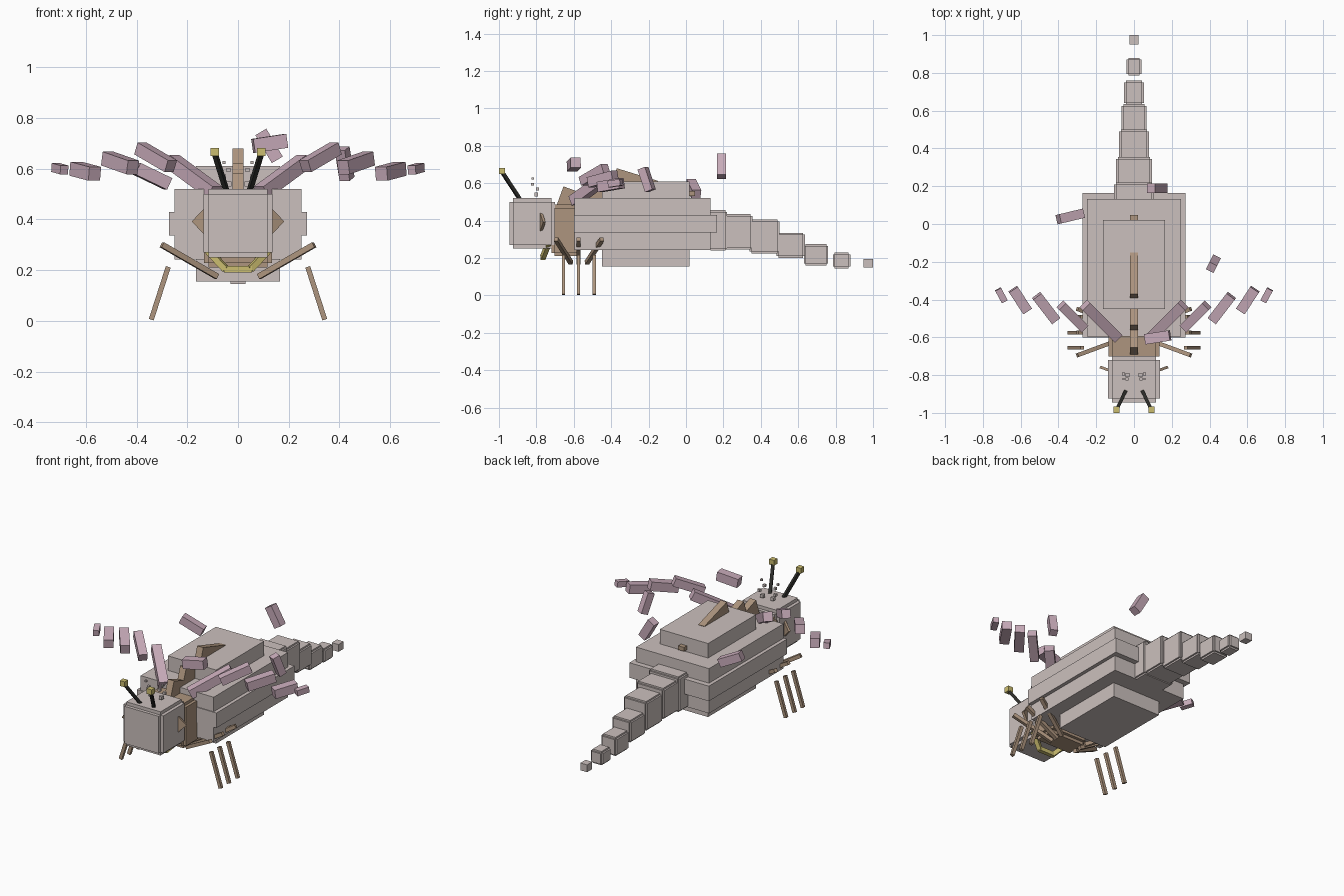
import bpy
from mathutils import Vector, Euler
from math import radians

if "Cube" in bpy.data.objects:
    bpy.data.objects.remove(bpy.data.objects["Cube"], do_unlink=True)


def material(name, rgb):
    m = bpy.data.materials.new(name)
    m.use_nodes = True
    m.diffuse_color = (*rgb, 1)
    m.node_tree.nodes["Principled BSDF"].inputs["Base Color"].default_value = (*rgb, 1)
    return m


SHELL = material("pale grey shell", (0.60, 0.53, 0.51))
BROWN = material("tan brown", (0.42, 0.30, 0.21))
PINK = material("dusty pink", (0.58, 0.41, 0.49))
YELLOW = material("dull yellow", (0.60, 0.51, 0.16))
DARK = material("charcoal", (0.025, 0.025, 0.022))


def box(name, centre, size, mat, rot=(0, 0, 0)):
    """Box by centre and full size, rotation in degrees."""
    bpy.ops.mesh.primitive_cube_add(size=1, location=centre,
                                    rotation=[radians(a) for a in rot])
    ob = bpy.context.object
    ob.name = name
    ob.scale = size
    ob.data.materials.append(mat)
    return ob


def span(name, x, y, z, mat):
    """Box symmetric in x, given half width and the y and z ranges."""
    return box(name, (0, sum(y) / 2, sum(z) / 2), (2 * x, y[1] - y[0], z[1] - z[0]), mat)


def bar(name, a, b, width, depth, mat):
    """Box whose long axis runs from a to b."""
    a, b = Vector(a), Vector(b)
    ob = box(name, (a + b) / 2, (width, depth, (b - a).length), mat)
    ob.rotation_euler = (b - a).to_track_quat("Z", "Y").to_euler()
    return ob


def plated(name, x, y, z, e, mat):
    """Three crossed boxes, each reaching furthest along one axis."""
    for i, axis in enumerate(("side", "length", "height")):
        d = [0 if i == k else e for k in range(3)]
        span(f"{name}_{axis}_plate", x - d[0], (y[0] + d[1], y[1] - d[1]),
             (z[0] + d[2], z[1] - d[2]), mat)


# Body layers
span("body_core", 0.165, (-0.45, 0.02), (0.155, 0.61), SHELL)
span("body_middle", 0.25, (-0.595, 0.132), (0.243, 0.52), SHELL)
span("body_rim", 0.272, (-0.60, 0.165), (0.337, 0.43), SHELL)

# Head and neck
plated("head", 0.137, (-0.945, -0.70), (0.25, 0.52), 0.02, SHELL)
plated("neck", 0.135, (-0.72, -0.565), (0.21, 0.485), 0.018, BROWN)

# Tapering tail: half width, y range, z range
tail = [
    (0.095, (0.12, 0.355), (0.245, 0.435)),
    (0.080, (0.34, 0.50), (0.225, 0.405)),
    (0.065, (0.485, 0.635), (0.20, 0.335)),
    (0.053, (0.63, 0.76), (0.16, 0.275)),
    (0.040, (0.785, 0.88), (0.145, 0.23)),
]
for n, (x, y, z) in enumerate(tail, 1):
    plated(f"tail_{n}", x, y, z, 0.01, SHELL)
plated("tail_base", 0.105, (0.12, 0.22), (0.24, 0.457), 0.01, SHELL)
span("tail_tip", 0.023, (0.95, 1.0), (0.15, 0.195), SHELL)

# Slanted back spines: top front corner, length, height, tilt
spines = [
    ((-0.655, 0.583), 0.14, 0.12, 20),
    ((-0.535, 0.62), 0.13, 0.09, 20),
    ((-0.37, 0.68), 0.23, 0.075, 17),
]
for n, ((y, z), length, height, tilt) in enumerate(spines, 1):
    rot = Euler((-radians(tilt), 0, 0)).to_matrix()
    c = Vector((0, y, z)) + rot @ Vector((0, length / 2, -height / 2))
    box(f"back_spine_{n}", c, (0.042, length, height), BROWN, (-tilt, 0, 0))
box("rear_spine", (0, 0.03, 0.545), (0.04, 0.035, 0.025), BROWN)

# Parts on both sides
for s, side in ((1, "left"), (-1, "right")):
    # Antenna
    bar(f"{side}_antenna", (0.045 * s, -0.885, 0.51), (0.09 * s, -0.98, 0.655),
        0.018, 0.018, DARK)
    box(f"{side}_antenna_tip", (0.092 * s, -0.984, 0.666), (0.033,) * 3, YELLOW)

    # Specks over the head
    for n, (x, y, z, d) in enumerate([(0.035, -0.80, 0.54, 0.02), (0.055, -0.795, 0.57, 0.016),
                                      (0.037, -0.82, 0.595, 0.015), (0.056, -0.82, 0.625, 0.012)]):
        box(f"{side}_speck_{n}", (x * s, y, z), (d, d, d), SHELL)

    # Cheek point and jaw
    box(f"{side}_cheek_point", (0.13 * s, -0.775, 0.392), (0.075, 0.014, 0.075), BROWN,
        (0, 45, 20 * s))
    bar(f"{side}_jaw", (0.12 * s, -0.735, 0.28), (0.048 * s, -0.765, 0.203),
        0.025, 0.025, YELLOW)

    # Legs with a detached shin
    for n, (outer, inner, shin) in enumerate([(-0.695, -0.615, -0.655),
                                              (-0.575, -0.575, -0.575),
                                              (-0.45, -0.53, -0.49)], 1):
        bar(f"{side}_thigh_{n}", (0.30 * s, outer, 0.30), (0.083 * s, inner, 0.175),
            0.022, 0.022, BROWN)
        bar(f"{side}_shin_{n}", (0.275 * s, shin, 0.213), (0.342 * s, shin, 0.005),
            0.018, 0.02, BROWN)

    # Wing segments: inner end, outer end, thickness
    wing = [
        ((0.09, -0.60, 0.505), (0.26, -0.43, 0.63), 0.055),
        ((0.265, -0.55, 0.61), (0.385, -0.43, 0.68), 0.05),
        ((0.415, -0.51, 0.605), (0.515, -0.38, 0.64), 0.055),
        ((0.565, -0.46, 0.58), (0.64, -0.345, 0.60), 0.055),
        ((0.685, -0.41, 0.595), (0.72, -0.345, 0.605), 0.035),
    ]
    for n, (a, b, t) in enumerate(wing, 1):
        bar(f"{side}_wing_{n}", (a[0] * s, *a[1:]), (b[0] * s, *b[1:]), t, t, PINK)

box("jaw_bridge", (0, -0.765, 0.203), (0.11, 0.025, 0.025), YELLOW)

# Loose wing pieces
loose = [
    ((0.06, -0.61, 0.69), (0.19, -0.59, 0.71), 0.055),
    ((0.09, 0.19, 0.745), (0.155, 0.19, 0.635), 0.05),
    ((0.41, -0.23, 0.68), (0.43, -0.19, 0.56), 0.045),
    ((-0.275, 0.055, 0.54), (-0.40, 0.025, 0.60), 0.05),
]
for n, (a, b, t) in enumerate(loose, 1):
    bar(f"loose_wing_{n}", a, b, t, t, PINK)
